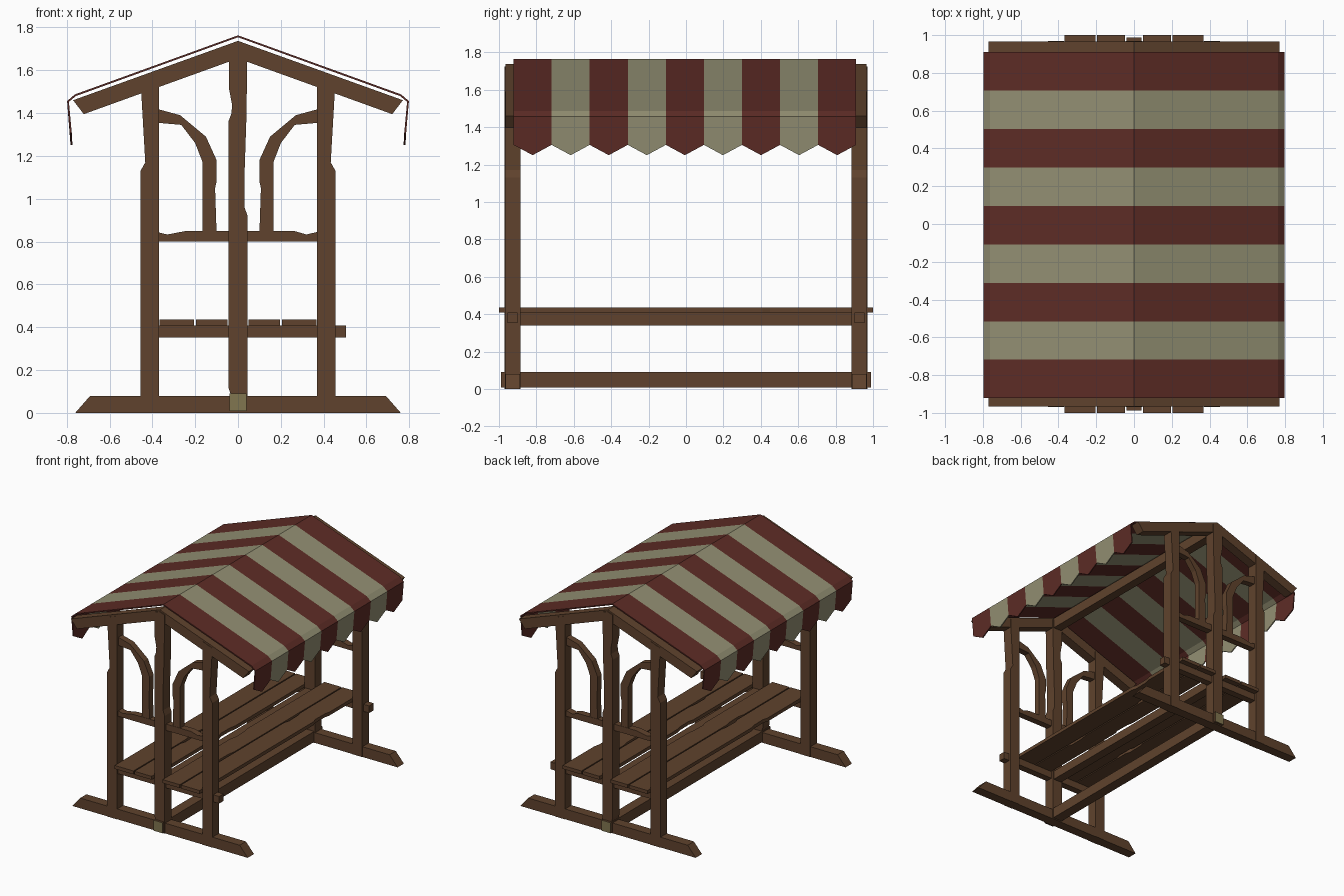
import bpy, bmesh, random

if "Cube" in bpy.data.objects:
    bpy.data.objects.remove(bpy.data.objects["Cube"])
random.seed(4)


def material(name, rgb):
    m = bpy.data.materials.new(name)
    m.diffuse_color = (*rgb, 1)
    m.use_nodes = True
    m.node_tree.nodes["Principled BSDF"].inputs["Base Color"].default_value = m.diffuse_color
    return m


WOOD = material("wood", (0.115, 0.055, 0.026))
END = material("end_grain", (0.22, 0.18, 0.08))
RED = material("red_cloth", (0.11, 0.025, 0.019))
CREAM = material("cream_cloth", (0.29, 0.275, 0.17))


def finish(name, bm, mats):
    me = bpy.data.meshes.new(name)
    bm.to_mesh(me)
    bm.free()
    for m in mats:
        me.materials.append(m)
    ob = bpy.data.objects.new(name, me)
    bpy.context.collection.objects.link(ob)
    return ob


def prism(name, pts, a, b, axis="y", mats=(WOOD,)):
    """Extrude a profile: xz points along y, or xy points along z."""
    bm = bmesh.new()
    put = (lambda p, d: (p[0], d, p[1])) if axis == "y" else (lambda p, d: (p[0], p[1], d))
    lo = [bm.verts.new(put(p, a)) for p in pts]
    hi = [bm.verts.new(put(p, b)) for p in pts]
    caps = [bm.faces.new(lo), bm.faces.new(hi)]
    for i in range(len(pts)):
        j = (i + 1) % len(pts)
        bm.faces.new((lo[i], lo[j], hi[j], hi[i]))
    if len(mats) > 1:
        for f in caps:
            f.material_index = 1
    bmesh.ops.recalc_face_normals(bm, faces=bm.faces)
    return finish(name, bm, mats)


def rect(x0, x1, z0, z1):
    return [(x0, z0), (x1, z0), (x1, z1), (x0, z1)]


# End frames, with worn notches in the timber
post = [(.37, 0), (.455, 0), (.455, 1.13), (.433, 1.17), (.452, 1.5), (.452, 1.56), (.37, 1.59)]
centre = [(-.035, 0), (.045, 0), (.045, .92), (.03, .96), (.03, 1.1), (.04, 1.4), (.043, 1.71), (0, 1.725),
          (-.043, 1.71), (-.043, 1.52), (-.028, 1.44), (-.03, 1.4), (-.045, 1.36), (-.045, .12), (-.035, .09)]
brace = [(.38, 1.42), (.27, 1.39), (.15, 1.29), (.1, 1.18), (.1, 1.08), (.107, 1.05), (.1, .84),
         (.165, .84), (.165, 1.17), (.2, 1.26), (.265, 1.345), (.38, 1.355)]
rafter = [(0, 1.737), (.77, 1.46), (.72, 1.395), (0, 1.655)]
rail = [(-.38, .8), (.38, .8), (.37, .845), (.32, .833), (.26, .85), (-.24, .85), (-.33, .833), (-.38, .845)]

for end, s in (("front", -1), ("back", 1)):
    def part(name, pts, a, b):
        prism(f"{end}_{name}", pts, s * a, s * b)

    part("sill", [(-.76, 0), (.76, 0), (.69, .08), (-.69, .08)], .888, .965)
    part("centre_post", centre, .885, .97)
    part("cross_rail", rail, .9, .952)
    part("seat_bearer", rect(-.4, .505, .352, .408), .9, .955)
    for side, k in (("left", -1), ("right", 1)):
        for name, pts, a, b in (("post", post, .885, .968), ("brace", brace, .9, .95),
                                ("rafter", rafter, .89, .965)):
            part(f"{side}_{name}", [(k * x, z) for x, z in pts], a, b)

# Lengthwise beams
prism("floor_beam", rect(-.04, .04, .008, .09), -.988, .988, mats=(WOOD, END))
prism("seat_beam", rect(-.035, .035, .34, .41), -.9, .9)
prism("ridge_beam", rect(-.035, .035, .0 + 1.64, 1.72), -.9, .9)

# Seat planks with a small worn notch on each edge
for i, (x0, x1) in enumerate(((-.367, -.205), (-.196, -.048), (.048, .196), (.205, .367))):
    a, b = random.uniform(-.6, .5), random.uniform(-.6, .5)
    pts = [(x0, -1), (x1, -1), (x1, a), (x1 - .012, a + .04), (x1 - .01, a + .15), (x1, a + .2),
           (x1, 1), (x0, 1), (x0, b + .2), (x0 + .01, b + .15), (x0 + .012, b + .04), (x0, b)]
    prism(f"seat_plank_{i + 1}", pts, .408, .435, axis="z")

# Striped cloth roof with pointed valance
profile = [(-.785, 1.305), (-.798, 1.456), (-.762, 1.487), (0, 1.763),
           (.762, 1.487), (.798, 1.456), (.785, 1.305)]
bm = bmesh.new()
stripes, ya, yb = 9, -.922, .91
w = (yb - ya) / stripes
for i in range(stripes):
    y0, y1 = ya + i * w, ya + (i + 1) * w
    for j in range(6):
        (xa, za), (xb, zb) = profile[j], profile[j + 1]
        c = [(xa, y0, za), (xb, y0, zb), (xb, y1, zb), (xa, y1, za)]
        if j == 0:
            c.append((-.782, (y0 + y1) / 2, 1.25))
        if j == 5:
            c.insert(2, (.782, (y0 + y1) / 2, 1.25))
        bm.faces.new([bm.verts.new(v) for v in c]).material_index = i % 2
bmesh.ops.remove_doubles(bm, verts=bm.verts, dist=1e-4)
cloth = finish("cloth_roof", bm, (RED, CREAM))
thick = cloth.modifiers.new("thickness", "SOLIDIFY")
thick.thickness = .009
thick.offset = -1
